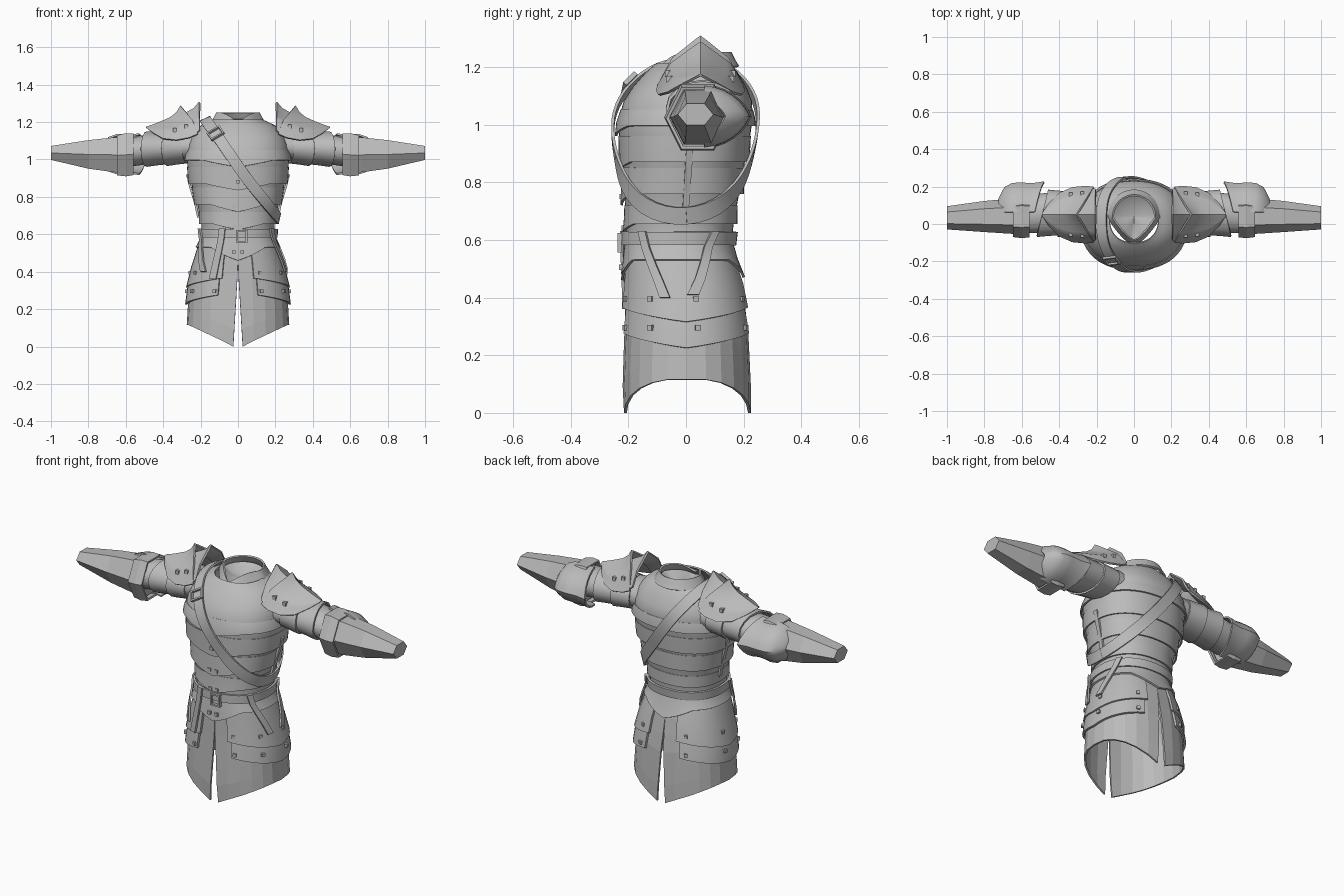
import bpy, bmesh, math
from mathutils import Vector, Matrix
from mathutils.bvhtree import BVHTree

if "Cube" in bpy.data.objects:
    bpy.data.objects.remove(bpy.data.objects["Cube"])

steel = bpy.data.materials.new("grey steel")
steel.diffuse_color = (0.5, 0.5, 0.5, 1)
steel.use_nodes = True
steel.node_tree.nodes["Principled BSDF"].inputs["Base Color"].default_value = steel.diffuse_color

# body outline: height, half width, front y, back y
BODY = [(0, .27, -.21, .22), (.1, .27, -.215, .22), (.3, .258, -.208, .21), (.45, .228, -.203, .188),
        (.58, .19, -.205, .152), (.66, .192, -.203, .162), (.76, .213, -.21, .18), (.87, .246, -.217, .2),
        (.95, .265, -.228, .217), (1.02, .27, -.23, .227), (1.08, .262, -.212, .225),
        (1.13, .24, -.18, .205), (1.18, .195, -.135, .175), (1.21, .13, -.1, .15)]


def body_pt(deg, z, off=0.0):
    """Point on the body at an angle (-90 is the front) and a height."""
    for a, b in zip(BODY, BODY[1:]):
        if z <= b[0]:
            break
    f = (z - a[0]) / (b[0] - a[0])
    rx, yf, yb = (a[i] + (b[i] - a[i]) * f for i in (1, 2, 3))
    c, s = math.cos(math.radians(deg)), math.sin(math.radians(deg))
    return Vector((math.copysign(abs(c) ** .88, c) * (rx + off),
                   (yf + yb) / 2 + math.copysign(abs(s) ** .88, s) * ((yb - yf) / 2 + off), z))


def finish(name, bm, smooth=None, thick=0.0):
    me = bpy.data.meshes.new(name)
    bmesh.ops.recalc_face_normals(bm, faces=bm.faces)
    bm.to_mesh(me)
    bm.free()
    me.materials.append(steel)
    ob = bpy.data.objects.new(name, me)
    bpy.context.collection.objects.link(ob)
    bpy.ops.object.select_all(action='DESELECT')
    bpy.context.view_layer.objects.active = ob
    ob.select_set(True)
    if thick:
        mod = ob.modifiers.new("thickness", 'SOLIDIFY')
        mod.thickness, mod.offset = thick, 0
        bpy.ops.object.modifier_apply(modifier=mod.name)
    if smooth:
        bpy.ops.object.shade_smooth_by_angle(angle=math.radians(smooth))
    return ob


def sheet(name, rows, closed=False, thick=.01, smooth=35, caps=False):
    """Surface through rows of points."""
    bm = bmesh.new()
    vs = [[bm.verts.new(p) for p in r] for r in rows]
    n = len(rows[0])
    for a, b in zip(vs, vs[1:]):
        for i in range(n if closed else n - 1):
            j = (i + 1) % n
            bm.faces.new((a[i], a[j], b[j], b[i]))
    if caps:
        bm.faces.new(vs[0])
        bm.faces.new(vs[-1])
    return finish(name, bm, smooth, thick)


def boxes(name, spots, size=.018):
    """Small square rivets at (point, turn) spots."""
    bm = bmesh.new()
    for p, turn in spots:
        bmesh.ops.create_cube(bm, size=size, matrix=Matrix.Translation(p) @ Matrix.Rotation(math.radians(turn), 4, 'Z'))
    return finish(name, bm)


def frame(name, p, ax, az, w, h):
    """Rectangular buckle frame."""
    corners = [(-1, -1), (1, -1), (1, 1), (-1, 1)]
    rows = [[p + ax * (i * (w - d)) + az * (k * (h - d)) for i, k in corners] for d in (0, .009)]
    return sheet(name, rows, True, .016, None)


def mirror_x(rows, s):
    return [[Vector((p[0] * s, p[1], p[2])) for p in r] for r in rows]


# torso shell
ring = [i * 7.5 for i in range(48)]
levels = [.55, .61, .66, .71, .76, .815, .87, .91, .95, .985, 1.02, 1.05, 1.08, 1.105, 1.13, 1.155, 1.18, 1.195, 1.21]
torso = sheet("torso", [[body_pt(a, z) for a in ring] for z in levels], True, .008, 40)
bm = bmesh.new()
bm.from_mesh(torso.data)
tree = BVHTree.FromBMesh(bm)
bm.free()


def band(name, top, base, dip, flare, back_dip=0.0):
    """Plate ring that flares at its lower edge and dips to a point in front."""
    rows = [[], [], []]
    for a in ring:
        df = abs((a + 90 + 180) % 360 - 180) / 38
        db = abs((a - 90 + 180) % 360 - 180) / 38
        low = base - dip * max(0, 1 - df) - back_dip * max(0, 1 - db)
        for r, f in zip(rows, (0, .5, 1)):
            r.append(body_pt(a, top + (low - top) * f, .002 + flare * f))
    return sheet(name, rows, True, .009)


band("chest_edge", 1.05, .995, .035, .012)
band("upper_lame", .96, .87, .035, .013)
band("middle_lame", .85, .76, .04, .014)
band("waist_lame", .72, .655, .03, .01)
band("hip_plate", .6, .53, .07, .016, .06)

# collar, pointed in front, with a shallow neck lining
rows = [[], [], []]
lining = [[], [], []]
for a in ring:
    c, s = math.cos(math.radians(a)), math.sin(math.radians(a))
    k = max(0, -s)
    cx = math.copysign((1 - k) * .65 + abs(c) * .35, c) if abs(c) > 1e-6 else 0
    if s > 0:
        cx = c
    for r, (grow, z, drop) in zip(rows, ((.027, 1.2, .035), (.012, 1.225, .035), (0, 1.25, .05))):
        r.append((cx * (.112 + grow), .035 + s * (.118 + grow), z - drop * k ** 3))
    for r, (f, z) in zip(lining, ((1, 1.215), (.6, 1.185), (.03, 1.175))):
        r.append((cx * .112 * f, .035 + s * .118 * f, z - .035 * f * k ** 3))
sheet("collar", rows, True, .01)
sheet("neck_lining", lining, True, .006, 50)

# belt and buckle
sheet("belt", [[body_pt(a, z, .016) for a in ring] for z in (.582, .628)], True, .012)
X, Y, Z = Vector((1, 0, 0)), Vector((0, 1, 0)), Vector((0, 0, 1))
frame("belt_buckle", Vector((.02, -.23, .59)), X, Z, .03, .034)

for s, side in ((1, "left"), (-1, "right")):
    # skirt half with slits front and back
    rows = []
    for v in range(7):
        row = []
        for i in range(13):
            a = -90 + 15 * i
            hem = .115 * min(1, max(0, body_pt(a, .1).x - .02) / .24)
            z = .56 + (hem - .56) * v / 6
            p = body_pt(a, z)
            p.x = max(p.x, .025 * max(0, 1 - z / .42))
            row.append(p)
        rows.append(row)
    sheet(side + "_skirt", mirror_x(rows, s), False, .01, None)

    # two hanging hip plates
    for name, top, low, o0, o1, half in (("upper_tasset", .53, .365, .006, .017, 74),
                                         ("lower_tasset", .39, .275, .006, .014, 70)):
        rows = [[], [], []]
        for i in range(17):
            a = half * (i / 8 - 1)
            bottom = low - .05 * (1 - abs(i / 8 - 1))
            for r, f in zip(rows, (0, .5, 1)):
                r.append(body_pt(a, top + (bottom - top) * f, o0 + (o1 - o0) * f))
        sheet(side + "_" + name, mirror_x(rows, s), False, .012)
    spots = [(body_pt(a, z, .018), a) for z in (.395, .295) for a in (-66, -30, 8, 62)]
    boxes(side + "_tasset_rivets", [((p.x * s, p.y, p.z), a * s) for p, a in spots])

    # vertical side strap on the torso
    rows = [[body_pt(a, .69 + .23 * i / 8, .014) for i in range(9)] for a in (1, 6)]
    sheet(side + "_side_strap", mirror_x(rows, s), False, .012)

    # upper arm: x, centre y, centre z, half depth, half height
    def section(x, yc, zc, ry, rz, n=16, slant=0.0):
        out = []
        for i in range(n):
            t = 2 * math.pi * i / n
            out.append((x - slant * math.cos(t), yc + ry * math.cos(t), zc + rz * math.sin(t)))
        return out

    arm = [(.2, .05, 1.07, .115, .085), (.32, .055, 1.066, .108, .074), (.45, .06, 1.056, .108, .076), (.6, .05, 1.04, .1, .082)]
    sheet(side + "_sleeve", mirror_x([section(*r) for r in arm], s), True, 0, 40, True)
    for nm, x0, x1, g in (("shoulder_lame", .27, .38, .012), ("upper_arm_lame", .37, .49, .012)):
        rows = [section(x, .057, 1.063 - (x - .3) * .04, .11 + o, .078 + o, 16, .03)
                for x, o in ((x0, .002), ((x0 + x1) / 2, .006), (x1, g))]
        sheet(side + "_" + nm, mirror_x(rows, s), True, .01)

    # elbow ring and faceted forearm
    rows = [section(x, .04, z, ry, rz, 6) for x, z, ry, rz in
            ((.56, 1.027, .105, .122), (.6, 1.025, .11, .127), (.645, 1.022, .104, .118))]
    sheet(side + "_elbow_ring", mirror_x(rows, s), True, .012, None)
    rows = [section(x, y, z, ry, rz, 6) for x, y, z, ry, rz in
            ((.58, .04, 1.025, .096, .108), (.66, .042, 1.025, .094, .108), (.8, .04, 1.027, .083, .088), (1, .033, 1.035, .062, .043))]
    sheet(side + "_forearm", mirror_x(rows, s), True, 0, None, True)

    # elbow guard bulging backwards, with a pointed inner wing
    rows = []
    for x, r, wing in ((.53, .168, .05), (.565, .158, .02), (.6, .162, 0), (.65, .16, 0), (.69, .138, 0), (.72, .08, 0)):
        row = []
        for i in range(13):
            t = math.radians(-85 + 170 * i / 12)
            peak = 1 - abs(i / 6 - 1)
            y = .055 + r * (.6 * math.cos(t) + .4 * peak)
            row.append((x - wing * peak, y, 1.028 + r * .64 * math.sin(t)))
        rows.append(row)
    sheet(side + "_elbow_guard", mirror_x(rows, s), False, .01)

    # shoulder guards: x, crest height, half depth, drop at the sides, inward sweep of the sides
    def saddle(x, crest, w, drop, sweep, t):
        k = abs(t)
        fall = drop * (.72 * k + .28 * max(0, (k - .7) / .3))
        return Vector((x - sweep * k, .05 + w * t, crest - fall))

    inner = [(.205, 1.305, .135, .15, 0), (.235, 1.27, .14, .14, 0), (.3, 1.235, .14, .12, .02)]
    outer = [(.305, 1.285, .145, .15, .09), (.325, 1.25, .15, .135, .065), (.36, 1.222, .143, .12, .03),
             (.41, 1.2, .112, .09, .01), (.455, 1.182, .055, .04, 0), (.49, 1.17, .004, .001, 0)]
    for nm, table in (("inner_pauldron", inner), ("outer_pauldron", outer)):
        rows = [[saddle(*r, i / 10 - 1) for i in range(21)] for r in table]
        sheet(side + "_" + nm, mirror_x(rows, s), False, .01, 40)
    pts = [saddle(*r, t) + Z * .006 for r in (outer[1], outer[2]) for t in (-.75, .75)]
    boxes(side + "_pauldron_rivets", [((p.x * s, p.y, p.z), 0) for p in pts], .02)

# rivets down the front
boxes("front_rivets", [(body_pt(-90 + a, z, o), 0) for z, o, a in
                       ((.88, .015, 0), (.75, .013, -4), (.75, .013, 4), (.64, .012, -4), (.64, .012, 4),
                        (.505, .02, -4), (.505, .02, 4))], .018)

# diagonal shoulder strap wrapped round the torso
u, w0, centre = Vector((.581, 0, -.814)), Vector((.814, 0, .581)), Vector((0, 0, .965))
N = 60
pos, nor = [], []
for i in range(N):
    t = 2 * math.pi * i / N
    d = u * math.cos(t) + Y * math.sin(t)
    hit, n, _, _ = tree.ray_cast(centre + d, -d)
    if hit is None:
        hit, n = centre + d * .25, d
    if n.dot(d) < 0:
        n = -n
    pos.append(hit)
    nor.append(n.copy())
for _ in range(3):
    pos = [(pos[i - 1] + pos[i] * 2 + pos[(i + 1) % N]) / 4 for i in range(N)]
    nor = [(nor[i - 1] + nor[i] + nor[(i + 1) % N]).normalized() for i in range(N)]
wid = [(w0 - n * w0.dot(n)).normalized() for n in nor]
sheet("shoulder_strap", [[p + n * .022 + w * k for p, n, w in zip(pos + pos[:1], nor + nor[:1], wid + wid[:1])]
                         for k in (-.03, .03)], False, .01, 40)
k = min(range(N), key=lambda i: (pos[i] - Vector((-.12, -.18, 1.13))).length)
frame("strap_buckle", pos[k] + nor[k] * .032, wid[k], wid[k].cross(nor[k]), .04, .03)

# straps hanging from the belt: start angle, end angle, end height
for i, (a0, a1, z1) in enumerate(((-36, -15, .4), (34, 6, .41), (-110, -117, .36), (-160, -132, .4))):
    rows = []
    for e in (-4.5, 4.5):
        rows.append([body_pt(a0 + (a1 - a0) * f + e, .63 + (z1 - .63) * f, .027) for f in (0, .25, .5, .75, 1)])
    sheet("hanging_strap_%d" % (i + 1), rows, False, .01)
